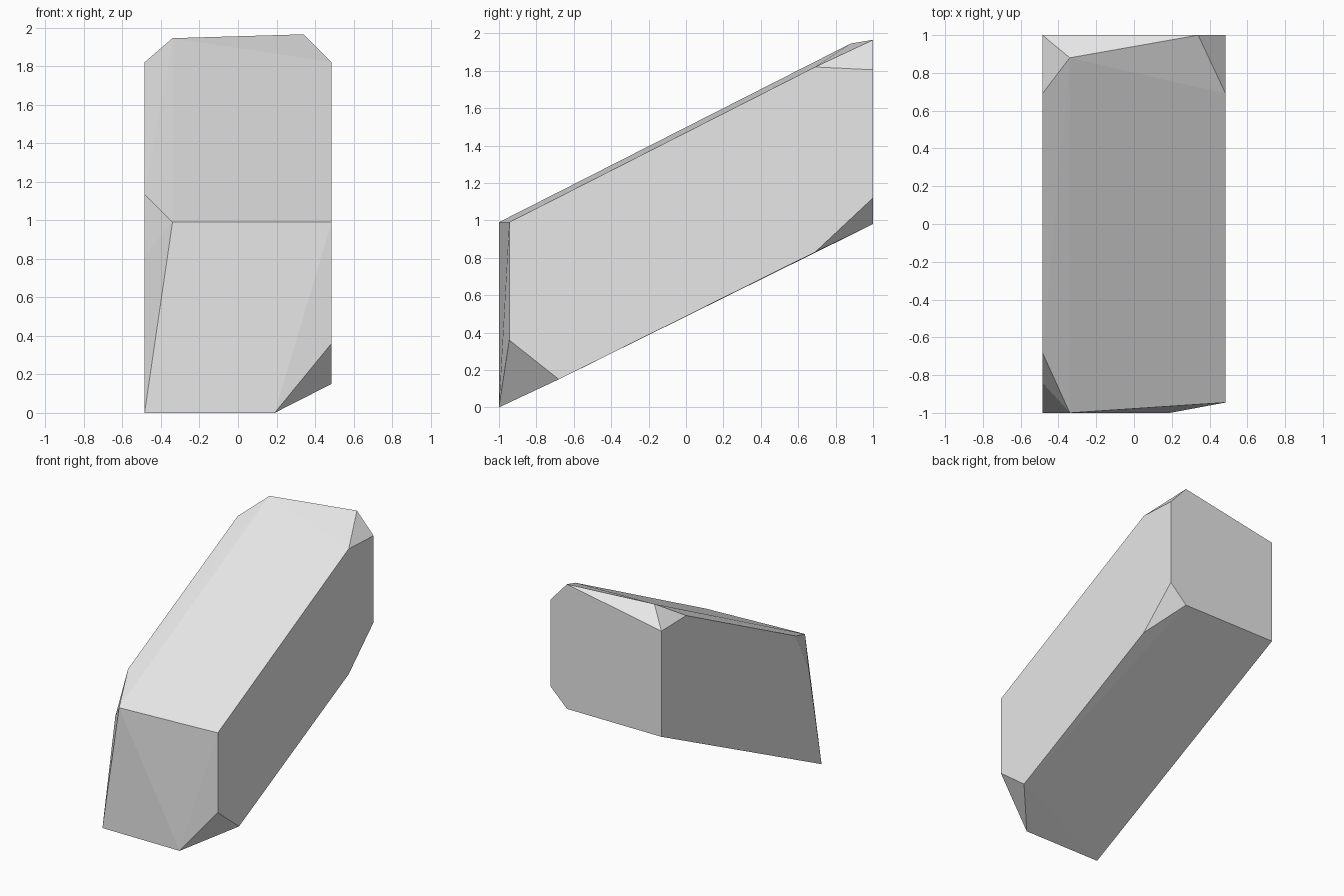
import bpy
import bmesh
import math

# Remove the default object if it exists
default_object = bpy.data.objects.get("Cube")
if default_object:
    bpy.data.objects.remove(default_object, do_unlink=True)

SIDE = 0.485     # half width of the slab
CHAMFER = 0.34   # half width between the chamfered corners


def make_material(name, colour):
    """Plain flat material shown alike in viewport and render."""
    material = bpy.data.materials.new(name)
    material.use_nodes = True
    material.diffuse_color = colour
    shader = material.node_tree.nodes["Principled BSDF"]
    shader.inputs["Base Color"].default_value = colour
    return material


def make_convex_solid(name, corners, material):
    """Wrap a convex, flat-faced solid around its chipped corners."""
    mesh = bpy.data.meshes.new(name)
    bm = bmesh.new()
    for corner_points in corners.values():
        for point in corner_points:
            bm.verts.new(point)
    bmesh.ops.convex_hull(bm, input=bm.verts)
    # Merge the nearly coplanar triangles into broad facets
    bmesh.ops.dissolve_limit(bm, angle_limit=math.radians(1),
                             verts=bm.verts, edges=bm.edges)
    bmesh.ops.recalc_face_normals(bm, faces=bm.faces)
    bm.to_mesh(mesh)
    bm.free()
    mesh.materials.append(material)
    solid = bpy.data.objects.new(name, mesh)
    bpy.context.collection.objects.link(solid)
    return solid


# Each slab corner is either sharp or chipped by a small facet
slab_corners = {
    "front_bottom_right": [(-SIDE, -1, 0)],
    "front_bottom_left": [(0.19, -1, 0), (SIDE, -0.68, 0.15),
                          (SIDE, -0.945, 0.36)],
    "front_top_left": [(SIDE, -0.945, 0.99)],
    "front_top_right": [(-CHAMFER, -1, 0.99), (-SIDE, -0.68, 1.135),
                        (-SIDE, -0.84, 0.82)],
    "back_bottom_right": [(-SIDE, 1, 0.98)],
    "back_bottom_left": [(CHAMFER, 1, 0.98), (SIDE, 1, 1.12),
                         (SIDE, 0.69, 0.83)],
    "back_top_left": [(CHAMFER, 1, 1.965), (SIDE, 1, 1.805),
                      (SIDE, 0.69, 1.82)],
    "back_top_right": [(-CHAMFER, 0.88, 1.945), (-SIDE, 0.69, 1.82),
                       (-SIDE, 1, 1.815)],
}

stone_grey = make_material("light_grey", (0.8, 0.8, 0.8, 1))
make_convex_solid("slanted_stone_slab", slab_corners, stone_grey)
